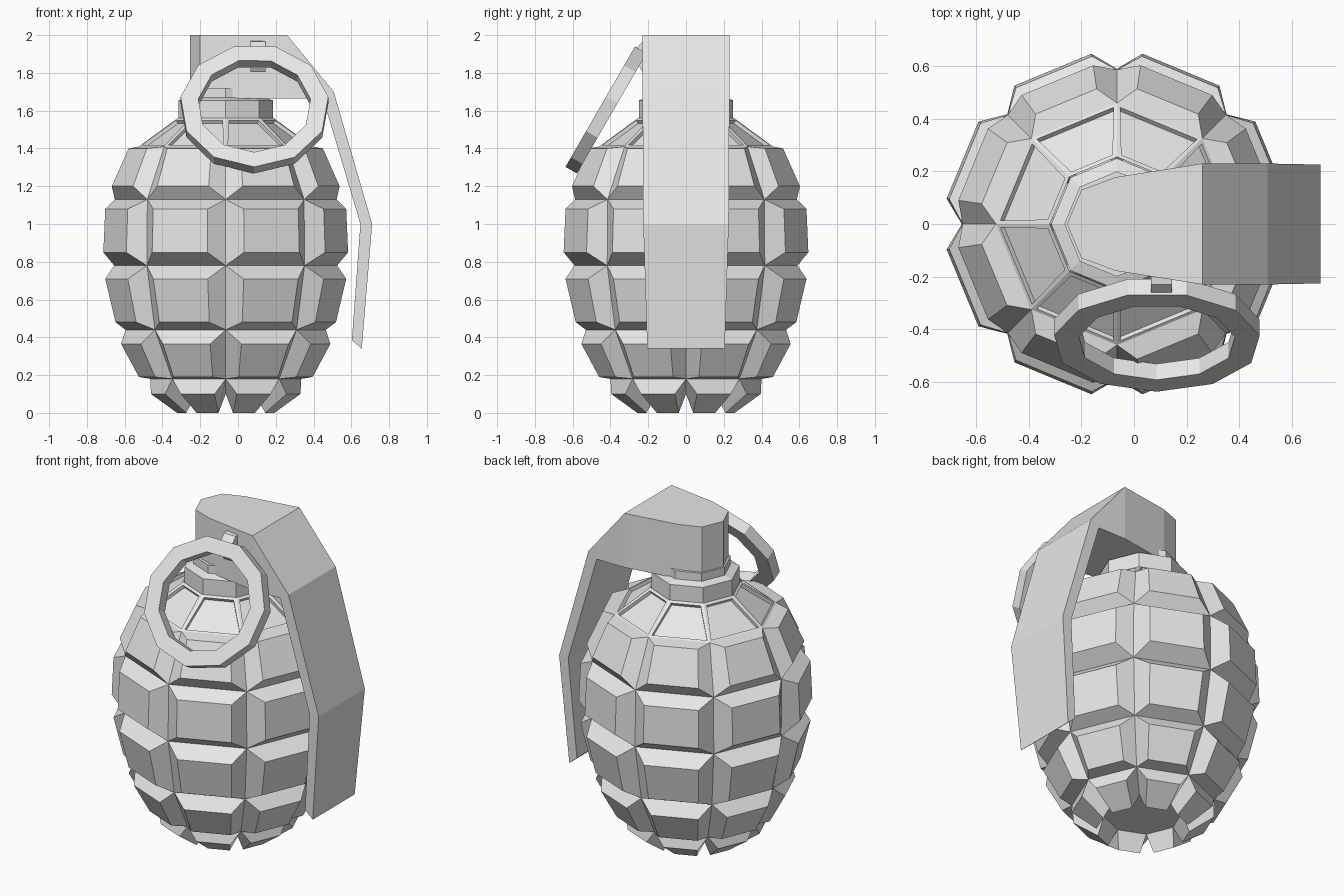
import bpy, bmesh
from math import radians, sin, cos, pi
from mathutils import Matrix, Vector

cube = bpy.data.objects.get("Cube")
if cube:
    bpy.data.objects.remove(cube, do_unlink=True)

grey = bpy.data.materials.new("plain_grey")
grey.use_nodes = True
GREY = (0.8, 0.8, 0.8, 1)
grey.diffuse_color = GREY
grey.node_tree.nodes["Principled BSDF"].inputs["Base Color"].default_value = GREY

AXIS_X = -0.065   # the body's axis, offset by the lever
SIDES = 8


def finish(bm, name, smooth=None):
    bmesh.ops.remove_doubles(bm, verts=bm.verts, dist=0.0005)
    bmesh.ops.recalc_face_normals(bm, faces=bm.faces)
    mesh = bpy.data.meshes.new(name)
    bm.to_mesh(mesh)
    bm.free()
    mesh.materials.append(grey)
    obj = bpy.data.objects.new(name, mesh)
    bpy.context.collection.objects.link(obj)
    if smooth:
        bpy.ops.object.select_all(action='DESELECT')
        obj.select_set(True)
        bpy.context.view_layer.objects.active = obj
        bpy.ops.object.shade_smooth_by_angle(angle=radians(smooth))
    return obj


def polar(bm, degrees, z, r):
    a = radians(degrees)
    return bm.verts.new((AXIS_X + r * cos(a), r * sin(a), z))


def loft(bm, rings, closed=False):
    """Skin a list of equal vertex rings, capping the ends if open."""
    count, n = len(rings), len(rings[0])
    for i in range(count if closed else count - 1):
        a, b = rings[i], rings[(i + 1) % count]
        for j in range(n):
            k = (j + 1) % n
            bm.faces.new((a[j], a[k], b[k], b[j]))
    if not closed:
        bm.faces.new(rings[0])
        bm.faces.new(rings[-1])


# Body: raised pads between V grooves, as (z, radius)
grooves = [(1.41, 0.46), (1.13, 0.587), (0.78, 0.59), (0.44, 0.53), (0.18, 0.40), (0.10, 0.22)]
pads = [((1.40, 0.52), (1.20, 0.61)), ((1.08, 0.645), (0.85, 0.655)),
        ((0.71, 0.645), (0.48, 0.59)), ((0.365, 0.56), (0.19, 0.465)),
        ((0.10, 0.40), (0.0, 0.26))]
STEP, GAP = 360 / SIDES, 8.5
bm = bmesh.new()
for s in range(SIDES):
    a0, a1 = s * STEP, (s + 1) * STEP
    for i, (top, bottom) in enumerate(pads):
        up, low = grooves[i], grooves[i + 1]
        outer = [polar(bm, a0, *up), polar(bm, a1, *up), polar(bm, a1, *low), polar(bm, a0, *low)]
        inner = [polar(bm, a0 + GAP, *top), polar(bm, a1 - GAP, *top),
                 polar(bm, a1 - GAP, *bottom), polar(bm, a0 + GAP, *bottom)]
        for j in range(4):
            k = (j + 1) % 4
            bm.faces.new((outer[j], outer[k], inner[k], inner[j]))
        bm.faces.new(inner)
bm.faces.new([polar(bm, s * STEP, *grooves[-1]) for s in range(SIDES)])
finish(bm, "body", 30)

# Shoulder: sloped octagon with sunken panels
bm = bmesh.new()
base, rim = ([polar(bm, s * STEP, z, r) for s in range(SIDES)] for z, r in ((1.41, 0.46), (1.56, 0.255)))
panels = [bm.faces.new((base[s], base[(s + 1) % SIDES], rim[(s + 1) % SIDES], rim[s]))
          for s in range(SIDES)]
bm.normal_update()
bmesh.ops.inset_individual(bm, faces=panels, thickness=0.022, depth=0)
bmesh.ops.inset_individual(bm, faces=panels, thickness=0.003, depth=-0.02)
finish(bm, "shoulder")

# Neck collar
bm = bmesh.new()
loft(bm, [[polar(bm, s * STEP, z, r) for s in range(SIDES)]
          for z, r in ((1.5, 0.25), (1.655, 0.25), (1.67, 0.2), (1.72, 0.2))])
finish(bm, "neck")

# Safety lever: sections as (outer x, outer z, inner x, inner z, half width)
sections = [(-0.255, 2, -0.255, 1.665, 0), (-0.2, 2, -0.2, 1.665, 0.13),
            (-0.07, 2, -0.07, 1.665, 0.178), (0.26, 2, 0.26, 1.665, 0.23),
            (0.507, 1.7, 0.45, 1.665, 0.23), (0.71, 1.0, 0.648, 1.0, 0.226),
            (0.655, 0.34, 0.603, 0.385, 0.205)]
bm = bmesh.new()
loft(bm, [[bm.verts.new(p) for p in ((xo, -w, zo), (xo, w, zo), (xi, w, zi), (xi, -w, zi))]
          for xo, zo, xi, zi, w in sections])
finish(bm, "safety_lever")

# Pull ring: square section swept round a tilted loop
RING_SIDES = 11
tilt = Matrix.Translation((0.087, -0.42, 1.61)) @ Matrix.Rotation(radians(-30), 4, 'X')
bm = bmesh.new()
rings = []
for i in range(RING_SIDES):
    a = 2 * pi * i / RING_SIDES + radians(8)
    rings.append([bm.verts.new(tilt @ Vector((r * cos(a), d, 0.95 * r * sin(a))))
                  for r, d in ((0.395, -0.035), (0.395, 0.035), (0.30, 0.035), (0.30, -0.035))])
loft(bm, rings, closed=True)
finish(bm, "pull_ring")

# Clip holding the ring to the lever
clip = [(-0.19, 1.97), (-0.23, 1.965), (-0.272, 1.92), (-0.272, 1.87), (-0.23, 1.805), (-0.19, 1.805)]
bm = bmesh.new()
loft(bm, [[bm.verts.new((x, y, z)) for y, z in clip] for x in (0.065, 0.145)])
finish(bm, "ring_clip")
